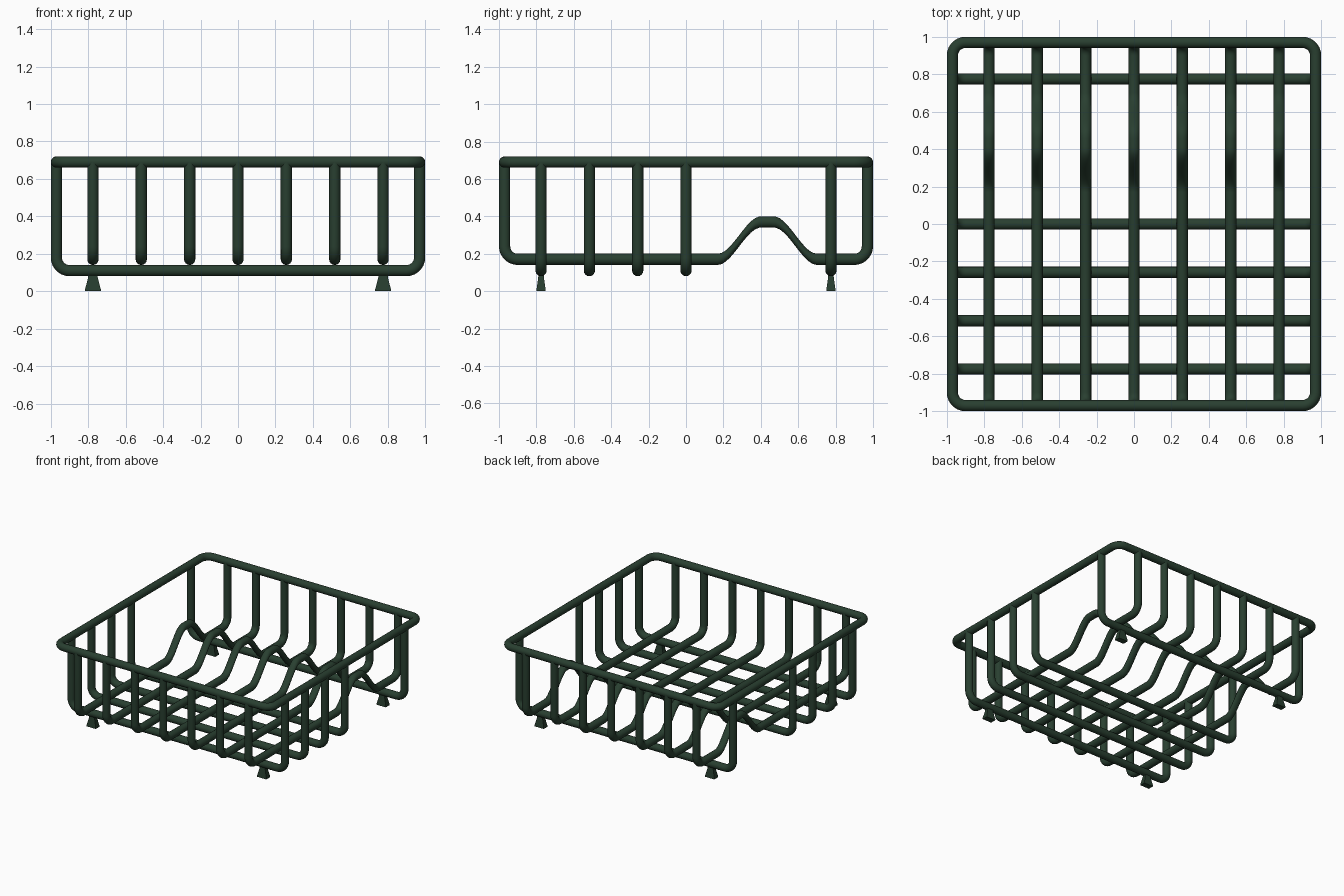
import bpy, bmesh, math
from mathutils import Vector

if "Cube" in bpy.data.objects:
    bpy.data.objects.remove(bpy.data.objects["Cube"])

R, E, TOP, STEP = 0.03, 0.97, 0.69, 0.2583
SIDES = 16

mat = bpy.data.materials.new("dark_green_coating")
mat.diffuse_color = (0.022, 0.05, 0.03, 1)
mat.use_nodes = True
mat.node_tree.nodes["Principled BSDF"].inputs["Base Color"].default_value = mat.diffuse_color


def finish(bm, name):
    bmesh.ops.recalc_face_normals(bm, faces=bm.faces[:])
    me = bpy.data.meshes.new(name)
    bm.to_mesh(me)
    bm.free()
    ob = bpy.data.objects.new(name, me)
    bpy.context.collection.objects.link(ob)
    me.materials.append(mat)
    bpy.ops.object.select_all(action='DESELECT')
    ob.select_set(True)
    bpy.context.view_layer.objects.active = ob
    bpy.ops.object.shade_smooth_by_angle(angle=math.radians(40))
    return ob


def arc(cx, cy, r, a0, n=7):
    """Quarter turn, counter-clockwise from a0 degrees."""
    return [(cx + r * math.cos(math.radians(a0 + 90 * i / n)),
             cy + r * math.sin(math.radians(a0 + 90 * i / n))) for i in range(n + 1)]


def sweep(path, normal, closed=False):
    """Round tube along a planar path."""
    bm = bmesh.new()
    n, rings = len(path), []
    for i, p in enumerate(path):
        a = path[i - 1] if closed or i else p
        b = path[(i + 1) % n] if closed or i < n - 1 else p
        side = ((p - a).normalized() + (b - p).normalized()).normalized().cross(normal)
        rings.append([bm.verts.new(p + R * (math.cos(t) * side + math.sin(t) * normal))
                      for t in (2 * math.pi * k / SIDES for k in range(SIDES))])
    for i in range(n if closed else n - 1):
        r, s = rings[i], rings[(i + 1) % n]
        for k in range(SIDES):
            m = (k + 1) % SIDES
            bm.faces.new((r[k], r[m], s[m], s[k]))
    if not closed:
        bm.faces.new(rings[0])
        bm.faces.new(rings[-1])
    return bm


def u_profile(z, mid=()):
    c, r = E - 0.07, 0.07
    return ([(-E, TOP)] + arc(-c, z + r, r, 180) + [(v, z) for v in mid]
            + arc(c, z + r, r, 270) + [(E, TOP)])


def smooth(t):
    t = min(max(t, 0), 1)
    return t * t * (3 - 2 * t)


# Top rim
c = E - 0.07
rim = arc(c, c, 0.07, 0) + arc(-c, c, 0.07, 90) + arc(-c, -c, 0.07, 180) + arc(c, -c, 0.07, 270)
finish(sweep([Vector((x, y, TOP)) for x, y in rim], Vector((0, 0, 1)), True), "top_rim")

# Lower wires running side to side
for i, y in enumerate((-3 * STEP, -2 * STEP, -STEP, 0, 3 * STEP)):
    path = [Vector((x, y, z)) for x, z in u_profile(0.11)]
    finish(sweep(path, Vector((0, 1, 0))), f"cross_wire_{i + 1}")

# Upper wires running front to back, with a raised hump near the back
hump = [0.17 + 0.53 * k / 24 for k in range(25)]
for i in range(7):
    x = (i - 3) * STEP
    bm = sweep([Vector((x, y, z)) for y, z in u_profile(0.17, hump)], Vector((1, 0, 0)))
    for v in bm.verts:
        if abs(v.co.y) < 0.8:
            v.co.z += 0.2 * smooth((0.265 - abs(v.co.y - 0.435)) / 0.23)
    finish(bm, f"long_wire_{i + 1}")

# Four flared feet
for sx in (-1, 1):
    for sy in (-1, 1):
        bm = bmesh.new()
        loops = []
        for hx, hy, z in ((0.042, 0.024, 0), (0.042, 0.024, 0.01), (0.025, 0.015, 0.075), (0.025, 0.015, 0.1)):
            loops.append([bm.verts.new((sx * 3 * STEP + a * hx, sy * 3 * STEP + b * hy, z))
                          for a, b in ((-1, -1), (1, -1), (1, 1), (-1, 1))])
        for r, s in zip(loops, loops[1:]):
            for k in range(4):
                bm.faces.new((r[k], r[(k + 1) % 4], s[(k + 1) % 4], s[k]))
        bm.faces.new(loops[0])
        bm.faces.new(loops[-1])
        finish(bm, f"foot_{'left' if sx < 0 else 'right'}_{'front' if sy < 0 else 'back'}")
